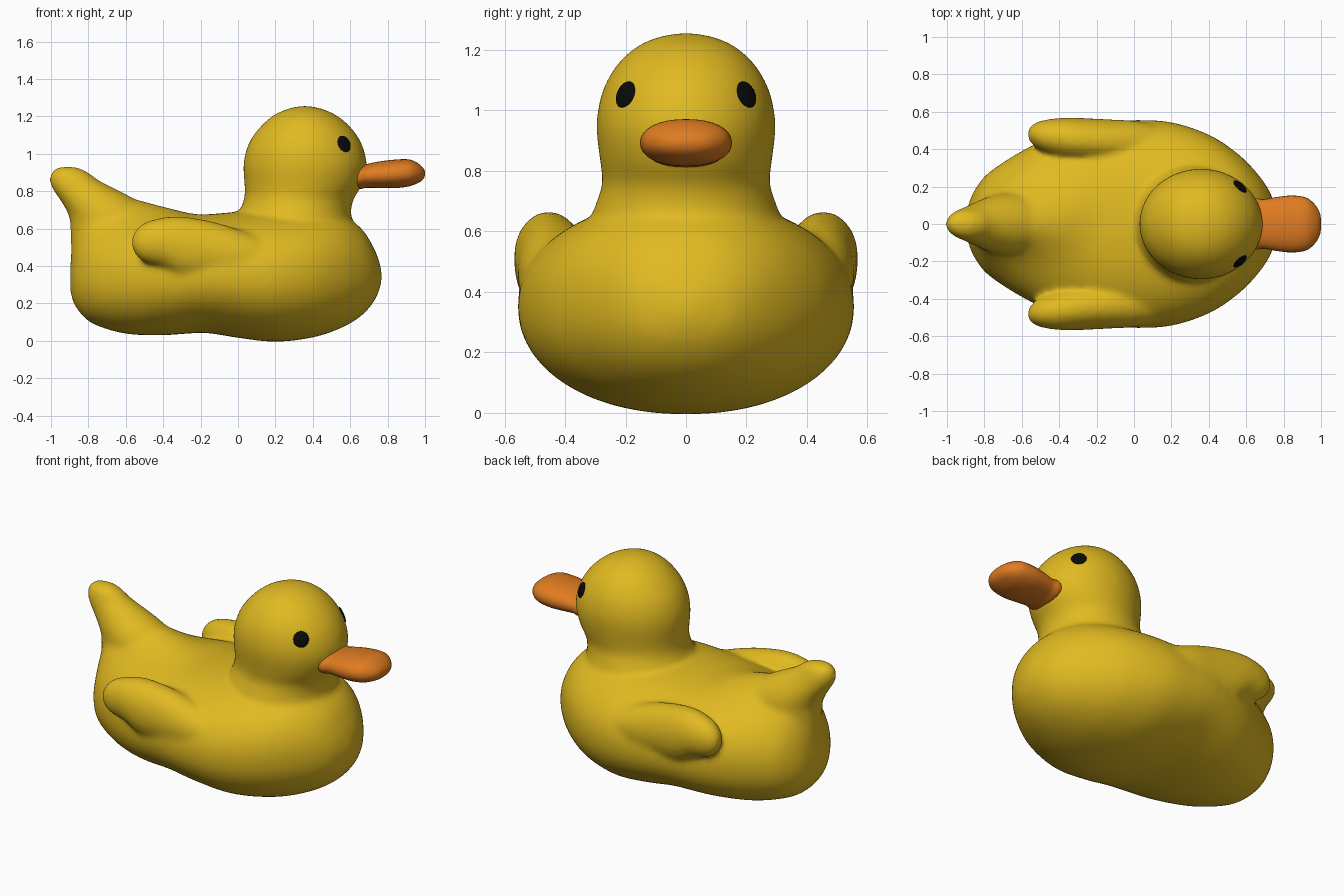
import bpy, bmesh, math
from mathutils import Vector, Matrix

if "Cube" in bpy.data.objects:
    bpy.data.objects.remove(bpy.data.objects["Cube"])


def material(name, rgb):
    m = bpy.data.materials.new(name)
    m.diffuse_color = (*rgb, 1)
    m.use_nodes = True
    m.node_tree.nodes["Principled BSDF"].inputs["Base Color"].default_value = m.diffuse_color
    return m


YELLOW = material("duck yellow", (0.75, 0.49, 0.015))
ORANGE = material("beak orange", (0.74, 0.20, 0.015))
BLACK = material("eye black", (0.003, 0.003, 0.003))


def spline(rows, steps):
    """Smooth interpolation through rows of section values."""
    pts = [Vector(r) for r in rows]
    out = []
    for i in range(len(pts) - 1):
        p0, p1, p2 = pts[max(i - 1, 0)], pts[i], pts[i + 1]
        p3 = pts[min(i + 2, len(pts) - 1)]
        for s in range(steps):
            t = s / steps
            out.append(0.5 * (2 * p1 + (p2 - p0) * t
                              + (2 * p0 - 5 * p1 + 4 * p2 - p3) * t * t
                              + (3 * p1 - p0 - 3 * p2 + p3) * t ** 3))
    return out + [pts[-1]]


def loft(bm, rows, axis, power=2.0, n=40, steps=5):
    """Closed skin over oval sections (t, a0, a1, b0, b1) along axis x or z."""
    rings = []
    for t, a0, a1, b0, b1 in spline(rows, steps):
        ring = []
        for k in range(n):
            ang = 2 * math.pi * k / n
            c, s = math.cos(ang), math.sin(ang)
            a = (a0 + a1) / 2 + (a1 - a0) / 2 * math.copysign(abs(c) ** (2 / power), c)
            b = (b0 + b1) / 2 + (b1 - b0) / 2 * math.copysign(abs(s) ** (2 / power), s)
            ring.append(bm.verts.new((t, a, b) if axis == "x" else (a, b, t)))
        rings.append(ring)
    faces = [bm.faces.new(rings[0]), bm.faces.new(rings[-1])]
    for r, q in zip(rings, rings[1:]):
        for k in range(n):
            j = (k + 1) % n
            faces.append(bm.faces.new((r[k], r[j], q[j], q[k])))
    bmesh.ops.recalc_face_normals(bm, faces=faces)


def make_object(name, bm, mat):
    me = bpy.data.meshes.new(name)
    for f in bm.faces:
        f.smooth = True
    bm.to_mesh(me)
    bm.free()
    me.materials.append(mat)
    ob = bpy.data.objects.new(name, me)
    bpy.context.collection.objects.link(ob)
    return ob


bm = bmesh.new()

# Rounded hull: x, half width, bottom, top
hull = [(-.897, .03, .27, .40), (-.88, .12, .205, .46), (-.84, .20, .145, .52),
        (-.77, .28, .088, .58), (-.6, .39, .038, .64), (-.4, .485, .03, .665),
        (-.18, .543, .042, .675), (0, .556, .016, .69), (.2, .544, -.005, .705),
        (.4, .478, .018, .705), (.55, .38, .068, .675), (.66, .27, .134, .60),
        (.73, .165, .215, .49), (.762, .06, .29, .40), (.768, .02, .32, .37)]
loft(bm, [(x, -w, w, b, t) for x, w, b, t in hull], "x", 2.15, 64)

# Back of the hull sweeps up into a ridge that carries the tail
for v in bm.verts:
    x, y, z = v.co
    if x < -.2 and z > .4:
        up = min((z - .4) / .15, 1)
        v.co.z += .22 * ((-.2 - x) / .6) ** 1.3 * math.exp(-(y / .17) ** 2) * up

# Upturned tail tip: z, back, front, half width
tail = [(.36, -.89, -.45, .17), (.55, -.895, -.45, .17), (.65, -.90, -.45, .165),
        (.70, -.92, -.48, .155), (.75, -.95, -.54, .135), (.80, -.985, -.63, .11),
        (.85, -1.008, -.73, .088), (.90, -1.00, -.80, .068), (.925, -.97, -.85, .035),
        (.932, -.93, -.89, .012)]
loft(bm, [(z, a, b, -w, w) for z, a, b, w in tail], "z")

# Head and neck: z, back, front, half width
head = [(.5, -.02, .62, .32), (.62, -.02, .61, .32), (.70, .01, .605, .295),
        (.76, .033, .62, .277), (.83, .035, .662, .284), (.92, .028, .688, .295),
        (1.0, .038, .68, .292), (1.08, .07, .648, .27), (1.15, .125, .595, .229),
        (1.2, .182, .535, .178), (1.23, .238, .478, .127), (1.248, .295, .42, .07),
        (1.256, .34, .375, .02)]
loft(bm, [(z, a, b, -w, w) for z, a, b, w in head], "z")

# Wings: x, inner, outer, bottom, top
wing = [(-.568, .465, .50, .51, .55), (-.553, .435, .525, .465, .585),
        (-.5, .392, .552, .42, .632), (-.4, .355, .567, .39, .66),
        (-.3, .333, .568, .33, .665), (-.15, .322, .56, .31, .641),
        (0, .315, .552, .31, .597), (.15, .32, .52, .34, .54), (.25, .36, .47, .4, .48)]
for s in (-1, 1):
    loft(bm, [(x, *sorted((s * a, s * b)), c, d) for x, a, b, c, d in wing], "x")

# One moulded skin with soft blends
body = make_object("duck_body", bm, YELLOW)
remesh = body.modifiers.new("fuse", "REMESH")
remesh.mode = "VOXEL"
remesh.voxel_size = 0.014
remesh.use_smooth_shade = True
soft = body.modifiers.new("soften", "SMOOTH")
soft.factor = 0.5
soft.iterations = 18

# Beak: x, half width, bottom, top
bill = [(.58, .11, .83, .93), (.645, .137, .812, .945), (.69, .132, .818, .946),
        (.75, .142, .817, .958), (.83, .152, .816, .968), (.90, .147, .823, .971),
        (.94, .13, .834, .962), (.975, .095, .85, .94), (.993, .06, .868, .92),
        (1.0, .025, .885, .902)]
bm = bmesh.new()
loft(bm, [(x, -w, w, b, t) for x, w, b, t in bill], "x", 2.2, 32, 4)
make_object("beak", bm, ORANGE)

# Eyes: thin domes lying on the head surface
bpy.context.view_layer.update()
skin = body.evaluated_get(bpy.context.evaluated_depsgraph_get())
for side, name in ((-1, "right_eye"), (1, "left_eye")):
    ok, loc, nor, _ = skin.closest_point_on_mesh(Vector((.572, side * .205, 1.055)))
    rot = nor.to_track_quat("Z", "Y").to_matrix().to_4x4()
    bm = bmesh.new()
    bmesh.ops.create_uvsphere(
        bm, u_segments=24, v_segments=12, radius=1,
        matrix=Matrix.Translation(loc) @ rot @ Matrix.Diagonal((.044, .046, .009, 1)))
    make_object(name, bm, BLACK)
